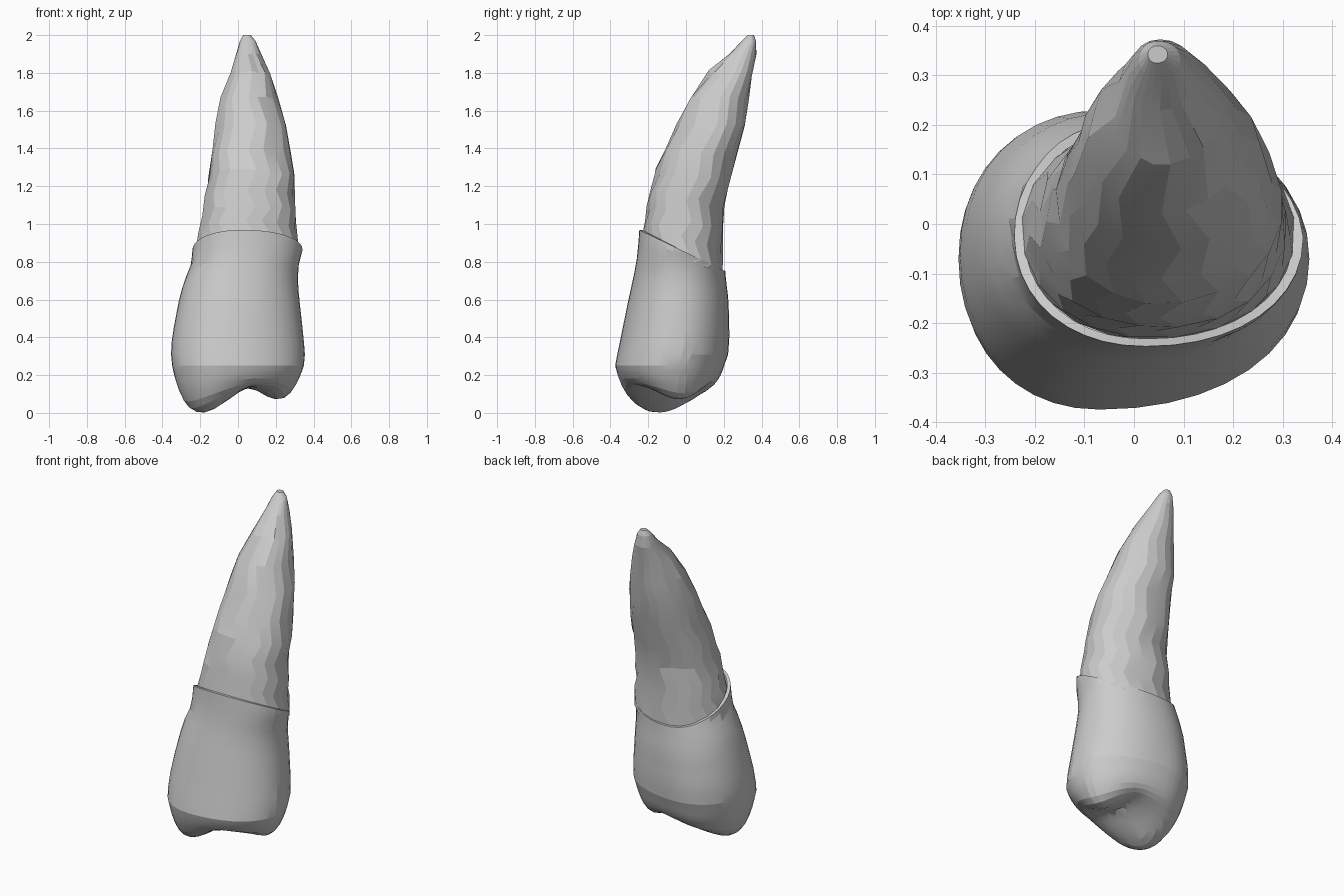
import bpy, bmesh, math, random

if "Cube" in bpy.data.objects:
    bpy.data.objects.remove(bpy.data.objects["Cube"])

random.seed(4)
TILT = -0.48   # slope of the neck line from front to back

# Profile rows: z, left x, right x, front y, back y
CROWN = [(0.22, -.345, .345, -.38, .19), (0.3, -.355, .355, -.366, .222),
         (0.4, -.35, .347, -.345, .23), (0.6, -.312, .325, -.305, .225),
         (0.7, -.285, .316, -.282, .212), (0.79, -.245, .322, -.264, .205),
         (0.86, -.242, .342, -.255, .2), (0.97, -.235, .34, -.247, .2)]
ROOT = [(0.72, -.235, .335, -.25, .197), (0.86, -.228, .325, -.245, .194),
        (0.95, -.208, .316, -.232, .194), (1.1, -.182, .305, -.208, .2),
        (1.2, -.165, .302, -.19, .222), (1.3, -.148, .295, -.152, .255),
        (1.5, -.122, .26, -.06, .31), (1.66, -.09, .215, .02, .335),
        (1.8, -.042, .17, .12, .352), (1.9, -.01, .123, .23, .373),
        (1.97, .01, .093, .295, .37), (2.0, .028, .068, .325, .36)]


def extents(rows, z):
    """Profile extents interpolated at height z."""
    z = max(rows[0][0], min(rows[-1][0], z))
    for a, b in zip(rows, rows[1:]):
        if z <= b[0]:
            t = (z - a[0]) / (b[0] - a[0])
            return [p + (q - p) * t for p, q in zip(a[1:], b[1:])]


def section(rows, z, ang, fx, fy):
    """Point of an off-centre oval section in direction ang."""
    x0, x1, y0, y1 = extents(rows, z)
    cx, cy = x0 + fx * (x1 - x0), y0 + fy * (y1 - y0)
    c, s = math.cos(ang), math.sin(ang)
    c, s = [math.copysign(abs(v) ** 0.94, v) for v in (c, s)]
    return (cx + c * (x1 - cx if c > 0 else cx - x0),
            cy + s * (y1 - cy if s > 0 else cy - y0))


def ring(rows, level, n, tilt, fx, fy, shrink=1.0, phase=0.0):
    """Section ring whose plane slopes by tilt along y."""
    pts = []
    x0, x1, y0, y1 = extents(rows, level)
    mx, my = (x0 + x1) / 2, (y0 + y1) / 2
    for i in range(n):
        ang = math.tau * (i + phase) / n
        z = level
        for _ in range(4):
            x, y = section(rows, z, ang, fx, fy)
            z = level + tilt * y
        pts.append((mx + (x - mx) * shrink, my + (y - my) * shrink, z))
    return pts


def loft(name, rings, cap_start=False, cap_end=False):
    bm = bmesh.new()
    loops = [[bm.verts.new(p) for p in r] for r in rings]
    for a, b in zip(loops, loops[1:]):
        for i in range(len(a)):
            j = (i + 1) % len(a)
            bm.faces.new((a[i], a[j], b[j], b[i]))
    if cap_start:
        bm.faces.new(loops[0][::-1])
    if cap_end:
        bm.faces.new(loops[-1])
    bmesh.ops.recalc_face_normals(bm, faces=bm.faces[:])
    me = bpy.data.meshes.new(name)
    bm.to_mesh(me)
    bm.free()
    ob = bpy.data.objects.new(name, me)
    bpy.context.collection.objects.link(ob)
    return ob


def bump(x, y, cx, cy, sx, sy):
    return math.exp(-((x - cx) / sx) ** 2 - ((y - cy) / sy) ** 2)


def biting_height(x, y):
    """Two cusps with a groove between them."""
    return (0.152 - 0.152 * bump(x, y, -.2, -.15, .19, .24)
            - 0.085 * bump(x, y, .23, -.03, .14, .15)
            + 0.02 * bump(x, y, .06, -.08, .06, .2))


# Crown: biting surface, bulging sides, sloped neck lip
N = 40
base = ring(CROWN, 0.25, N, 0, .4, .5)
bx = sum(p[0] for p in base) / N
by = sum(p[1] for p in base) / N
rings = []
for s in (.04, .2, .36, .5, .62, .73, .82, .89, .94, .975):
    r = []
    for x, y, z in base:
        px, py = bx + (x - bx) * s, by + (y - by) * s
        w = s ** 9
        r.append((px, py, biting_height(px, py) * (1 - w) + 0.25 * w))
    rings.append(r)
rings.append(base)
for lv in (.31, .37, .44, .51, .58, .65, .71, .77, .82, .85):
    t = min(1, max(0, (lv - 0.3) / 0.5))
    rings.append(ring(CROWN, lv, N, TILT * t, .4 + .05 * t, .5))
rings.append(ring(CROWN, .85, N, TILT, .45, .5, .93))
crown = loft("crown", rings, cap_start=True)

# Root: faceted, curved cone leaning to the back
rings = []
for k, lv in enumerate((.82, .85, .93, 1.03, 1.14, 1.26, 1.38, 1.52, 1.66, 1.8, 1.9, 1.97, 2.0)):
    t = min(1, max(0, (1.4 - lv) / 0.5))
    r = ring(ROOT, lv, 20, TILT * t, .47, .5, phase=.5 * (k % 2))
    if 2 <= k <= 9:   # slight unevenness
        r = [(x + random.uniform(-.004, .004), y + random.uniform(-.004, .004),
              z + random.uniform(-.015, .015)) for x, y, z in r]
    rings.append(r)
root = loft("root", rings, cap_end=True)

# Soft shading that keeps the facets and lip crisp
for ob, deg in ((crown, 12), (root, 10)):
    bpy.ops.object.select_all(action='DESELECT')
    ob.select_set(True)
    bpy.context.view_layer.objects.active = ob
    bpy.ops.object.shade_smooth_by_angle(angle=math.radians(deg))
